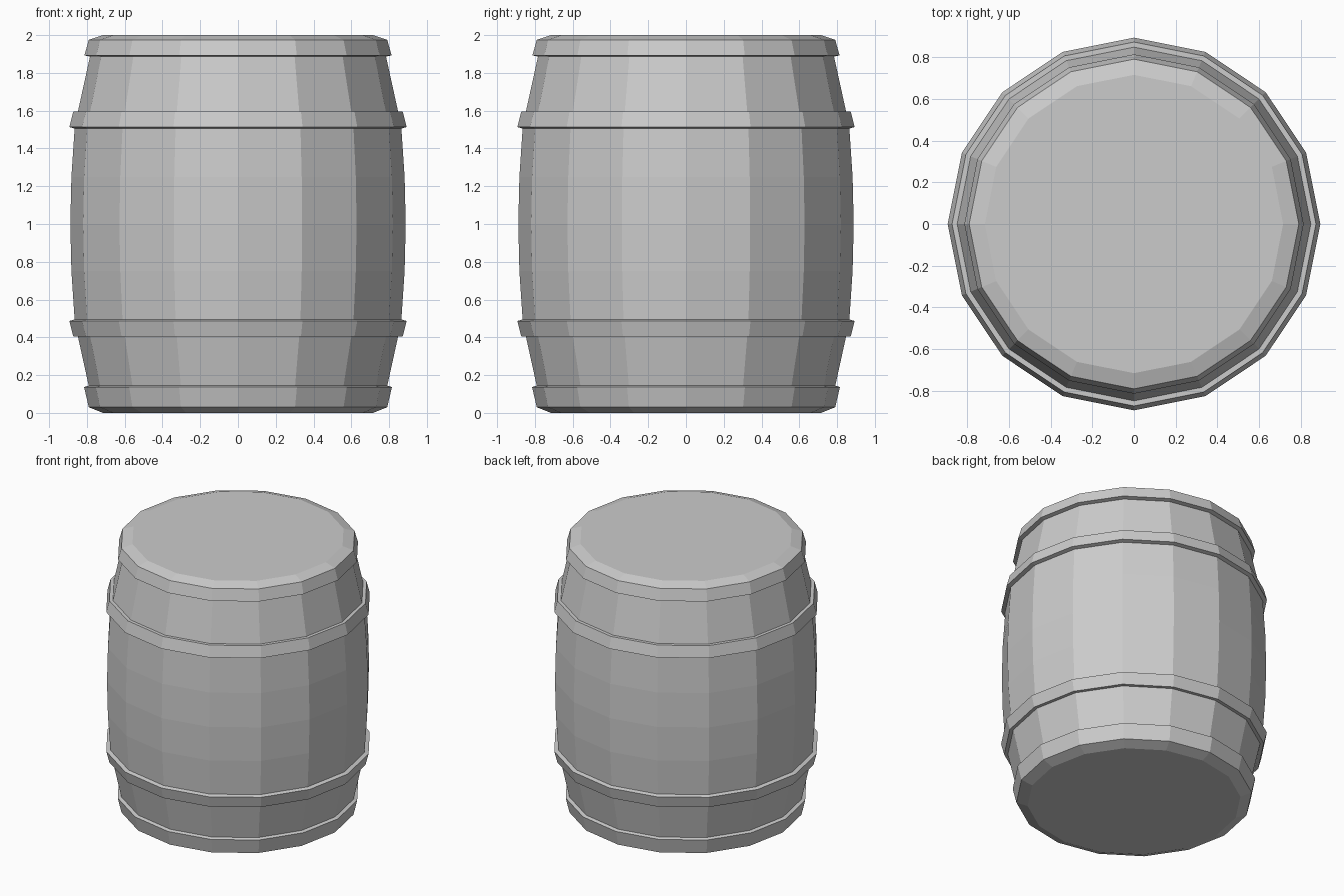
import bpy
import math

SIDES = 16

cube = bpy.data.objects.get("Cube")
if cube:
    bpy.data.objects.remove(cube, do_unlink=True)

grey = bpy.data.materials.new("plain grey")
grey.use_nodes = True
colour = (0.6, 0.6, 0.6, 1.0)
grey.diffuse_color = colour
grey.node_tree.nodes["Principled BSDF"].inputs["Base Color"].default_value = colour


def lathe(name, profile, ring=False):
    """Spin (radius, height) points, listed bottom to top on the outside.
    A ring closes its profile; otherwise both ends are capped."""
    verts, faces = [], []
    for r, z in profile:
        for i in range(SIDES):
            a = math.tau * i / SIDES
            verts.append((r * math.cos(a), r * math.sin(a), z))
    n = len(profile)
    for k in range(n if ring else n - 1):
        low, high = k * SIDES, (k + 1) % n * SIDES
        for i in range(SIDES):
            j = (i + 1) % SIDES
            faces.append((low + i, low + j, high + j, high + i))
    if not ring:
        faces.append(tuple(reversed(range(SIDES))))
        faces.append(tuple(range((n - 1) * SIDES, n * SIDES)))
    mesh = bpy.data.meshes.new(name)
    mesh.from_pydata(verts, [], faces)
    mesh.materials.append(grey)
    obj = bpy.data.objects.new(name, mesh)
    bpy.context.collection.objects.link(obj)
    return obj


def mirrored(profile):
    """Flip a profile about mid height, keeping bottom-to-top order."""
    return [(r, 2 - z) for r, z in reversed(profile)]


# Bulging staves with chamfered flat ends
upper = [(0.882, 1.25), (0.864, 1.52), (0.783, 1.89), (0.77, 1.975), (0.715, 1.995)]
lathe("barrel_body", mirrored(upper) + [(0.888, 1.0)] + upper)

# Hoops around the shoulders
shoulder = [(0.83, 1.505), (0.863, 1.505), (0.893, 1.513), (0.872, 1.595), (0.83, 1.595)]
lathe("upper_hoop", shoulder, ring=True)
lathe("lower_hoop", mirrored(shoulder), ring=True)

# End bands, chamfered onto the lids
lid_edge = [(0.74, 1.885), (0.78, 1.885), (0.813, 1.893), (0.79, 1.975), (0.715, 2.0)]
lathe("top_band", lid_edge + [(0.6, 2.0), (0.6, 1.95)], ring=True)
low_edge = [(0.715, 0.0), (0.79, 0.03), (0.815, 0.137), (0.78, 0.147), (0.74, 0.147)]
lathe("bottom_band", [(0.6, 0.05), (0.6, 0.0)] + low_edge, ring=True)

# Lids closing both ends
lathe("top_lid", [(0.6, 1.96), (0.6, 2.0)])
lathe("bottom_lid", [(0.6, 0.0), (0.6, 0.04)])
